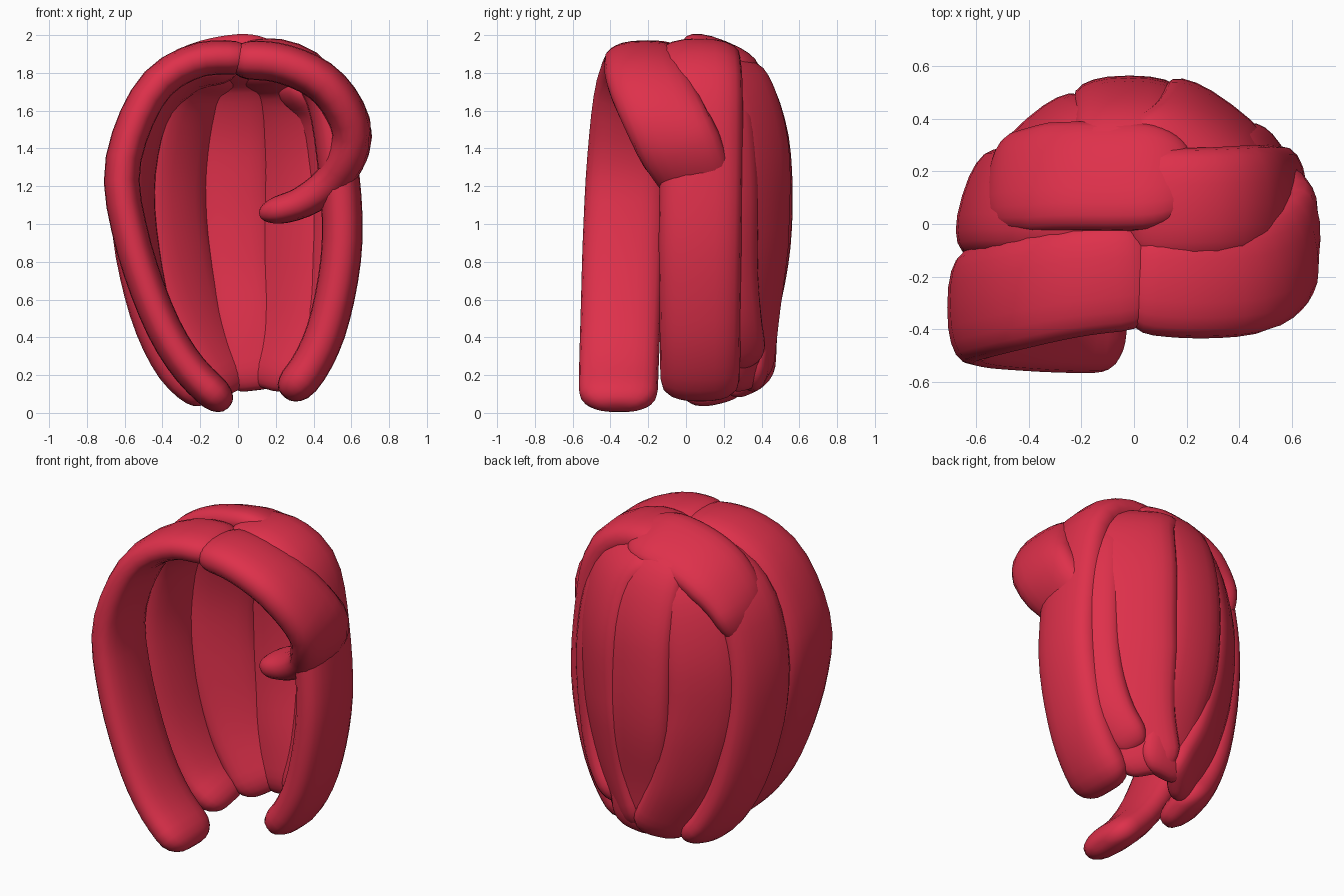
import bpy, math
from mathutils import Vector

mat = bpy.data.materials.new("red_hair")
mat.diffuse_color = (0.73, 0.03, 0.07, 1)


def spline(pts, per=16):
    # dense smooth curve through the points
    p = [Vector(q) for q in pts]
    p = [2 * p[0] - p[1]] + p + [2 * p[-1] - p[-2]]
    out = []
    for i in range(1, len(p) - 2):
        a, b, c, d = p[i - 1:i + 3]
        for k in range(per):
            t = k / per
            out.append(0.5 * (2 * b + (c - a) * t + (2 * a - 5 * b + 4 * c - d) * t * t
                              + (3 * b - a - 3 * c + d) * t ** 3))
    return out + [p[-2]]


def lock(name, pts, width_dir, hw=0.21, ht=0.1, tip=0.85, root=1.0, cap=0.13, rings=32, sides=20):
    # flattened rounded strand swept along a path, with rounded ends
    c = spline(pts)
    cum = [0.0]
    for a, b in zip(c, c[1:]):
        cum.append(cum[-1] + (b - a).length)
    total = cum[-1]
    verts, j = [], 0
    for k in range(rings + 1):
        u = (1 - math.cos(math.pi * k / rings)) / 2
        s = u * total
        while j < len(c) - 2 and cum[j + 1] < s:
            j += 1
        pos = c[j].lerp(c[j + 1], (s - cum[j]) / (cum[j + 1] - cum[j]))
        t = (c[min(j + 2, len(c) - 1)] - c[max(j - 1, 0)]).normalized()
        w = Vector(width_dir)
        w = (w - t * w.dot(t)).normalized()
        n = t.cross(w)
        e = min(1, min(s, total - s) / cap)
        e = math.sqrt(max(0, 1 - (1 - e) ** 2))
        taper = 1 - (1 - tip) * max(0, (u - 0.6) / 0.4) - (1 - root) * max(0, (0.3 - u) / 0.3)
        W, T = hw * taper * (0.3 + 0.7 * e), ht * taper * (0.15 + 0.85 * e)
        for i in range(sides):
            a = 2 * math.pi * i / sides
            x, y = math.cos(a), math.sin(a)
            verts.append(pos + w * W * math.copysign(abs(x) ** 0.85, x)
                         + n * T * math.copysign(abs(y) ** 0.8, y))
    faces = [tuple(reversed(range(sides))), tuple(range(rings * sides, (rings + 1) * sides))]
    for k in range(rings):
        for i in range(sides):
            a, b = k * sides + i, k * sides + (i + 1) % sides
            faces.append((a, b, b + sides, a + sides))
    me = bpy.data.meshes.new(name)
    me.from_pydata(verts, [], faces)
    me.materials.append(mat)
    ob = bpy.data.objects.new(name, me)
    bpy.context.collection.objects.link(ob)
    bpy.context.view_layer.objects.active = ob
    bpy.ops.object.select_all(action='DESELECT')
    ob.select_set(True)
    bpy.ops.object.shade_smooth_by_angle(angle=math.radians(50))


# front strands: long left fringe and curled right fringe
lock("front_left_lock", [(0.08, -0.19, 1.88), (-0.22, -0.22, 1.865), (-0.46, -0.27, 1.7),
     (-0.61, -0.31, 1.32), (-0.57, -0.33, 0.95), (-0.43, -0.345, 0.53), (-0.27, -0.355, 0.25),
     (-0.05, -0.36, 0.03)], (0, 1, 0), 0.215, 0.095, 0.97, 0.95)
lock("front_curl_lock", [(-0.04, -0.2, 1.87), (0.23, -0.22, 1.85), (0.47, -0.19, 1.73),
     (0.6, -0.08, 1.5), (0.53, 0.04, 1.27), (0.35, 0.1, 1.12), (0.12, 0.14, 1.05)],
     (0, 1, 0), 0.22, 0.108, 0.65, 0.95)

# side strands
lock("right_side_lock", [(-0.04, 0.07, 1.86), (0.25, 0.07, 1.865), (0.45, 0.08, 1.71),
     (0.53, 0.08, 1.3), (0.55, 0.075, 0.88), (0.48, 0.075, 0.48), (0.37, 0.075, 0.23),
     (0.24, 0.075, 0.09)], (0, 1, 0), 0.22, 0.108, 0.95)
lock("left_side_lock", [(0.0, 0.09, 1.85), (-0.25, 0.09, 1.8), (-0.46, 0.09, 1.62),
     (-0.55, 0.08, 1.3), (-0.545, 0.08, 0.95), (-0.46, 0.11, 0.53), (-0.33, 0.14, 0.24),
     (-0.16, 0.17, 0.07)], (0.3, 1, 0), 0.21, 0.1)

# short strand crossing the crown
lock("crown_lock", [(0.22, 0.18, 1.885), (-0.02, 0.18, 1.88), (-0.27, 0.18, 1.81),
     (-0.45, 0.165, 1.65), (-0.52, 0.15, 1.42)], (0.1, 1, -0.4), 0.22, 0.09, 0.75, 0.95, 0.2)

# back strands converging at the nape
lock("back_center_lock", [(-0.02, 0.1, 1.87), (-0.02, 0.32, 1.78), (-0.02, 0.44, 1.5),
     (-0.02, 0.47, 1.15), (0.0, 0.45, 0.8), (0.05, 0.39, 0.45), (0.09, 0.35, 0.12)],
     (1, 0, 0), 0.21, 0.095, 0.8)
lock("back_left_lock", [(-0.05, 0.15, 1.84), (-0.24, 0.27, 1.7), (-0.335, 0.325, 1.35),
     (-0.335, 0.325, 0.95), (-0.22, 0.33, 0.5), (-0.02, 0.33, 0.11)],
     (0.75, 0.65, 0), 0.22, 0.095, 0.8)
lock("back_right_lock", [(0.06, 0.14, 1.84), (0.25, 0.28, 1.73), (0.31, 0.37, 1.4),
     (0.31, 0.37, 0.95), (0.26, 0.34, 0.5), (0.14, 0.32, 0.13)],
     (0.8, -0.6, 0), 0.25, 0.095, 0.75)
lock("right_rear_lock", [(0.25, 0.15, 1.76), (0.42, 0.22, 1.58), (0.48, 0.25, 1.2),
     (0.47, 0.25, 0.8), (0.4, 0.28, 0.48), (0.25, 0.32, 0.25)],
     (0.55, -0.83, 0), 0.14, 0.09)
